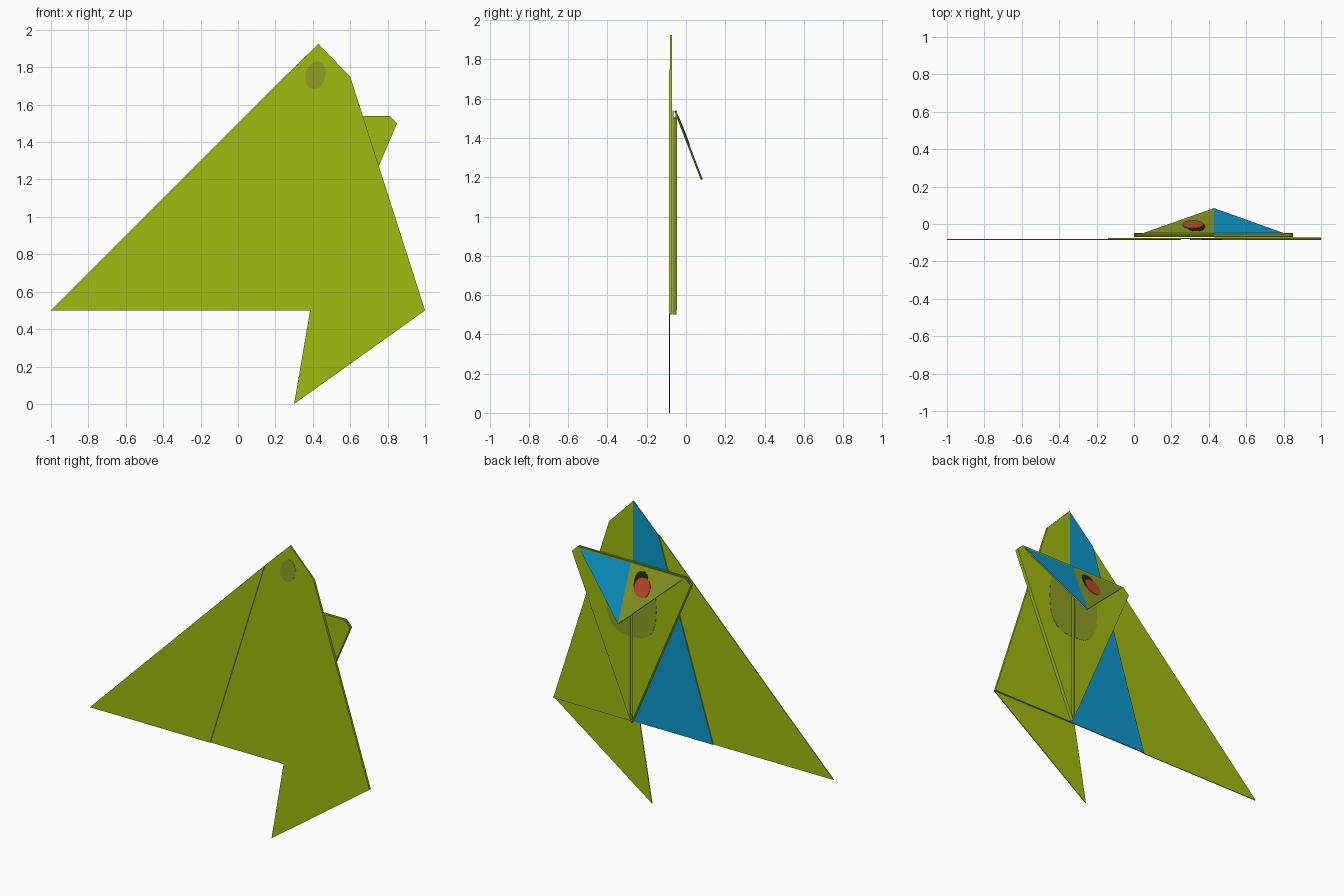
import bpy, bmesh, math
from mathutils import Matrix

cube = bpy.data.objects.get("Cube")
if cube:
    bpy.data.objects.remove(cube, do_unlink=True)


def material(name, rgb):
    lin = [(c / 255 / 12.92) if c < 11 else ((c / 255 + 0.055) / 1.055) ** 2.4 for c in rgb]
    m = bpy.data.materials.new(name)
    m.use_nodes = True
    m.diffuse_color = (*lin, 1)
    bsdf = next(n for n in m.node_tree.nodes if n.type == 'BSDF_PRINCIPLED')
    bsdf.inputs["Base Color"].default_value = (*lin, 1)
    bsdf.inputs["Roughness"].default_value = 0.8
    return m


GREEN = material("paper green", (160, 187, 14))
BLUE = material("paper blue", (11, 152, 203))
OLIVE = material("olive", (141, 158, 35))
RED = material("eye red", (195, 75, 38))
BLACK = material("eye black", (36, 36, 14))


def slab(name, pts, y0, y1, mat, matrix=None, back=None):
    """Sheet of paper: outline in x, z with thickness from y0 to y1."""
    bm = bmesh.new()
    face = bm.faces.new([bm.verts.new((x, y0, z)) for x, z in pts])
    ext = bmesh.ops.extrude_face_region(bm, geom=[face])
    new = [v for v in ext["geom"] if isinstance(v, bmesh.types.BMVert)]
    bmesh.ops.translate(bm, verts=new, vec=(0, y1 - y0, 0))
    bmesh.ops.recalc_face_normals(bm, faces=bm.faces)
    me = bpy.data.meshes.new(name)
    me.materials.append(mat)
    if back:                       # second colour on the side facing +y
        me.materials.append(back)
        for f in bm.faces:
            f.material_index = int(f.normal.y > 0.9)
    bm.to_mesh(me)
    bm.free()
    ob = bpy.data.objects.new(name, me)
    if matrix:
        ob.matrix_world = matrix
    bpy.context.collection.objects.link(ob)
    return ob


def oval(cx, cz, rx, rz, n=14, start=0.0, sweep=2 * math.pi, power=1.0, tilt=0.0):
    pts = []
    count = n if sweep > 6 else n + 1
    for i in range(count):
        a = start + sweep * i / n
        c, s = math.cos(a), math.sin(a)
        x = math.copysign(abs(c) ** power, c) * rx
        z = math.copysign(abs(s) ** power, s) * rz
        pts.append((cx + x * math.cos(tilt) - z * math.sin(tilt),
                    cz + x * math.sin(tilt) + z * math.cos(tilt)))
    return pts


MID = 0.425

# Body sheet, blue inside, with the folded green panel over one half
slab("body_sheet", [(-0.14, 0.5), (1, 0.5), (0.6, 1.75), (0.43, 1.925), (0.25, 1.75)],
     -0.081, -0.075, GREEN, back=BLUE)
slab("body_panel", [(0.43, 0.5), (1, 0.5), (0.6, 1.75), (0.43, 1.925)], -0.075, -0.071, GREEN)

# Wings: one spread out, one folded across the front
slab("right_wing", [(-1, 0.5), (-0.14, 0.5), (0.25, 1.75)], -0.086, -0.081, GREEN)
slab("left_wing", [(0.3, 0.0), (1, 0.5), (0.6, 1.75)], -0.086, -0.081, GREEN)

# Mark on the front near the peak
slab("front_mark", oval(0.415, 1.757, 0.054, 0.076, tilt=-0.25), -0.0825, -0.081, OLIVE)

# Kite-shaped head: back layer, two front flaps and their folded outer edges
slab("head_base", [(MID, 0.5), (0.85, 1.5), (0.81, 1.54), (0.04, 1.54), (0, 1.5)],
     -0.069, -0.063, GREEN)
for side, s in (("left", 1), ("right", -1)):
    def mx(pts):
        return [(MID + s * x, z) for x, z in pts]
    slab(side + "_head_flap",
         mx([(0.01, 0.523), (0.425, 1.5), (0.385, 1.54), (0.01, 1.54)]), -0.054, -0.047, GREEN)
    slab(side + "_head_fold",
         mx([(0.0, 0.5), (0.425, 1.5), (0.419, 1.506), (0.0, 0.52)]), -0.064, -0.048, GREEN)
    # Mark under the beak, half on each flap
    slab(side + "_chest_mark",
         mx(oval(0.011, 1.28, 0.17, 0.22, 10, -math.pi / 2, math.pi, 0.75)),
         -0.047, -0.0455, OLIVE)

# Beak flap hinged at the top of the head, tilted outwards
tilt = Matrix.Translation((0, -0.05, 1.54)) @ Matrix.Rotation(math.atan2(0.135, 0.35), 4, 'X')
TIP = (MID + 0.003, -0.375)
slab("beak_under", [(0.045, 0), (0.805, 0), TIP], -0.010, -0.004, GREEN, tilt)
slab("beak_right_half", [(0.045, 0), (TIP[0], 0), TIP], -0.004, 0.0, OLIVE, tilt)
slab("beak_left_half", [(TIP[0], 0), (0.805, 0), TIP], -0.004, 0.0, BLUE, tilt)

# Eye on the beak flap
slab("eye_black", oval(0.333, -0.098, 0.048, 0.066, power=0.85), 0.0, 0.0015, BLACK, tilt)
slab("eye_red", oval(0.314, -0.128, 0.055, 0.060, power=0.9), 0.0, 0.003, RED, tilt)
